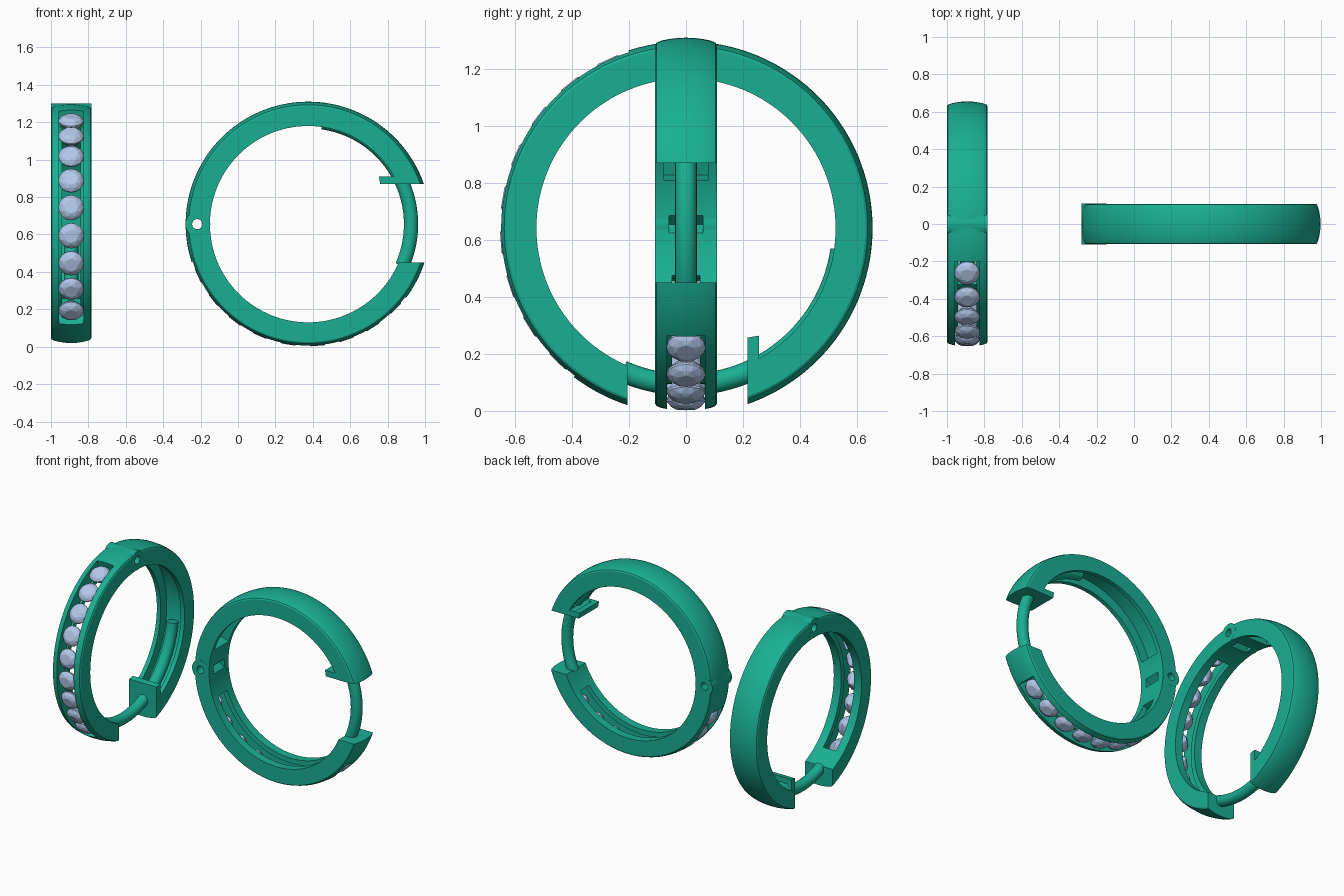
import bpy, bmesh
from math import sin, cos, radians, pi
from mathutils import Matrix, Vector

if "Cube" in bpy.data.objects:
    bpy.data.objects.remove(bpy.data.objects["Cube"])

# Local frame of a hoop: gap at +X, hinge at -X, stones along -Y, width along Z


def material(name, color):
    m = bpy.data.materials.new(name)
    m.diffuse_color = color
    m.use_nodes = True
    m.node_tree.nodes["Principled BSDF"].inputs["Base Color"].default_value = m.diffuse_color
    return m


METAL = material("green_metal", (0.01, 0.43, 0.29, 1))
GEM = material("pale_gem", (0.45, 0.58, 0.82, 1))


def finish(bm, name, mat=None):
    bmesh.ops.recalc_face_normals(bm, faces=bm.faces)
    me = bpy.data.meshes.new(name)
    bm.to_mesh(me)
    bm.free()
    ob = bpy.data.objects.new(name, me)
    bpy.context.collection.objects.link(ob)
    if mat:
        me.materials.append(mat)
    return ob


def revolve(name, profile, a0=0, a1=360, steps=144, mat=None):
    """Sweep a closed (radius, width) profile about Z; caps the ends if open."""
    bm = bmesh.new()
    full = a1 - a0 >= 360
    rings = []
    for i in range(steps if full else steps + 1):
        a = radians(a0 + (a1 - a0) * i / steps)
        rings.append([bm.verts.new((r * cos(a), r * sin(a), w)) for r, w in profile])
    n = len(profile)
    for i in range(steps):
        p, q = rings[i], rings[(i + 1) % len(rings)]
        for j in range(n):
            k = (j + 1) % n
            bm.faces.new((p[j], p[k], q[k], q[j]))
    if not full:
        bm.faces.new(rings[0])
        bm.faces.new(rings[-1])
    return finish(bm, name, mat)


def sector(name, r0, r1, w, a0, a1):
    return revolve(name, [(r0, -w), (r1, -w), (r1, w), (r0, w)], a0, a1, 48)


def prism(name, pts, w, mat=None):
    bm = bmesh.new()
    lo = [bm.verts.new((x, y, -w)) for x, y in pts]
    hi = [bm.verts.new((x, y, w)) for x, y in pts]
    bm.faces.new(lo)
    bm.faces.new(hi)
    for i in range(len(pts)):
        j = (i + 1) % len(pts)
        bm.faces.new((lo[i], lo[j], hi[j], hi[i]))
    return finish(bm, name, mat)


def circle(cx, cy, r, n):
    return [(cx + r * cos(2 * pi * i / n), cy + r * sin(2 * pi * i / n)) for i in range(n)]


def boolean(ob, tool, op):
    mod = ob.modifiers.new("bool", 'BOOLEAN')
    mod.operation, mod.solver, mod.object = op, 'EXACT', tool
    bpy.context.view_layer.objects.active = ob
    bpy.ops.object.modifier_apply(modifier=mod.name)
    bpy.data.objects.remove(tool, do_unlink=True)


def smooth(ob):
    bpy.ops.object.select_all(action='DESELECT')
    ob.select_set(True)
    bpy.context.view_layer.objects.active = ob
    bpy.ops.object.shade_smooth_by_angle(angle=radians(30))


def stone(name):
    """Brilliant-cut gem, table facing +X."""
    bm = bmesh.new()
    layers = [(0.652, 0.036, 8, 0), (0.642, 0.055, 8, 0.5), (0.625, 0.068, 16, 0),
              (0.617, 0.068, 16, 0), (0.585, 0.042, 8, 0.5)]
    for h, r, n, off in layers:
        for i in range(n):
            a = 2 * pi * (i + off) / n
            bm.verts.new((h, r * cos(a), r * sin(a)))
    bm.verts.new((0.55, 0, 0))
    bmesh.ops.convex_hull(bm, input=bm.verts)
    return finish(bm, name, GEM)


def hoop(prefix, place):
    # domed band
    right = [(0.525, 0.108), (0.630, 0.108), (0.638, 0.103), (0.645, 0.085),
             (0.650, 0.060), (0.654, 0.030)]
    profile = right + [(0.655, 0)] + [(r, -w) for r, w in reversed(right)]
    band = revolve(prefix + "_band", profile, mat=METAL)

    # hinge knuckle and the clasp tab
    boolean(band, prism("knuckle", circle(-0.59, 0, 0.067, 40), 0.1085, METAL), 'UNION')
    boolean(band, prism("gap_cut", [(0.3, -0.205), (0.8, -0.205), (0.8, 0.215), (0.3, 0.215)], 0.2),
            'DIFFERENCE')
    boolean(band, prism("tab", [(0.385, 0.215), (0.55, 0.215), (0.55, 0.256), (0.378, 0.256)],
                        0.1075, METAL), 'UNION')

    # stone channel, inner grooves, hinge notch and pin hole
    cuts = [sector("channel_cut", 0.56, 0.72, 0.066, 198, 323),
            sector("inner_slot_cut", 0.48, 0.58, 0.05, 200, 322),
            sector("upper_groove_cut", 0.49, 0.592, 0.078, 30, 163),
            prism("notch_cut", [(-0.49, -0.06), (-0.49, 0.06), (-0.56, 0)], 0.06),
            prism("pin_cut", circle(-0.593, 0, 0.027, 32), 0.2)]
    for c in cuts:
        boolean(band, c, 'DIFFERENCE')
    smooth(band)

    # curved ear post
    post = revolve(prefix + "_post", circle(0.55, 0, 0.038, 24), -24, 82, 56, METAL)
    smooth(post)
    parts = [band, post]

    # row of nine gems
    for i in range(9):
        g = stone(f"{prefix}_stone_{i + 1}")
        g.data.transform(Matrix.Rotation(radians(270 - 65 + 13.9 * i), 4, 'Z'))
        parts.append(g)
    for p in parts:
        p.matrix_world = place


def frame(u, v, w, loc):
    m = Matrix((u, v, w)).transposed().to_4x4()
    m.translation = Vector(loc)
    return m


hoop("right_hoop", frame((1, 0, 0), (0, 0, 1), (0, -1, 0), (0.375, 0, 0.655)))
hoop("left_hoop", frame((0, 0, -1), (0, 1, 0), (1, 0, 0), (-0.892, 0, 0.642)))
